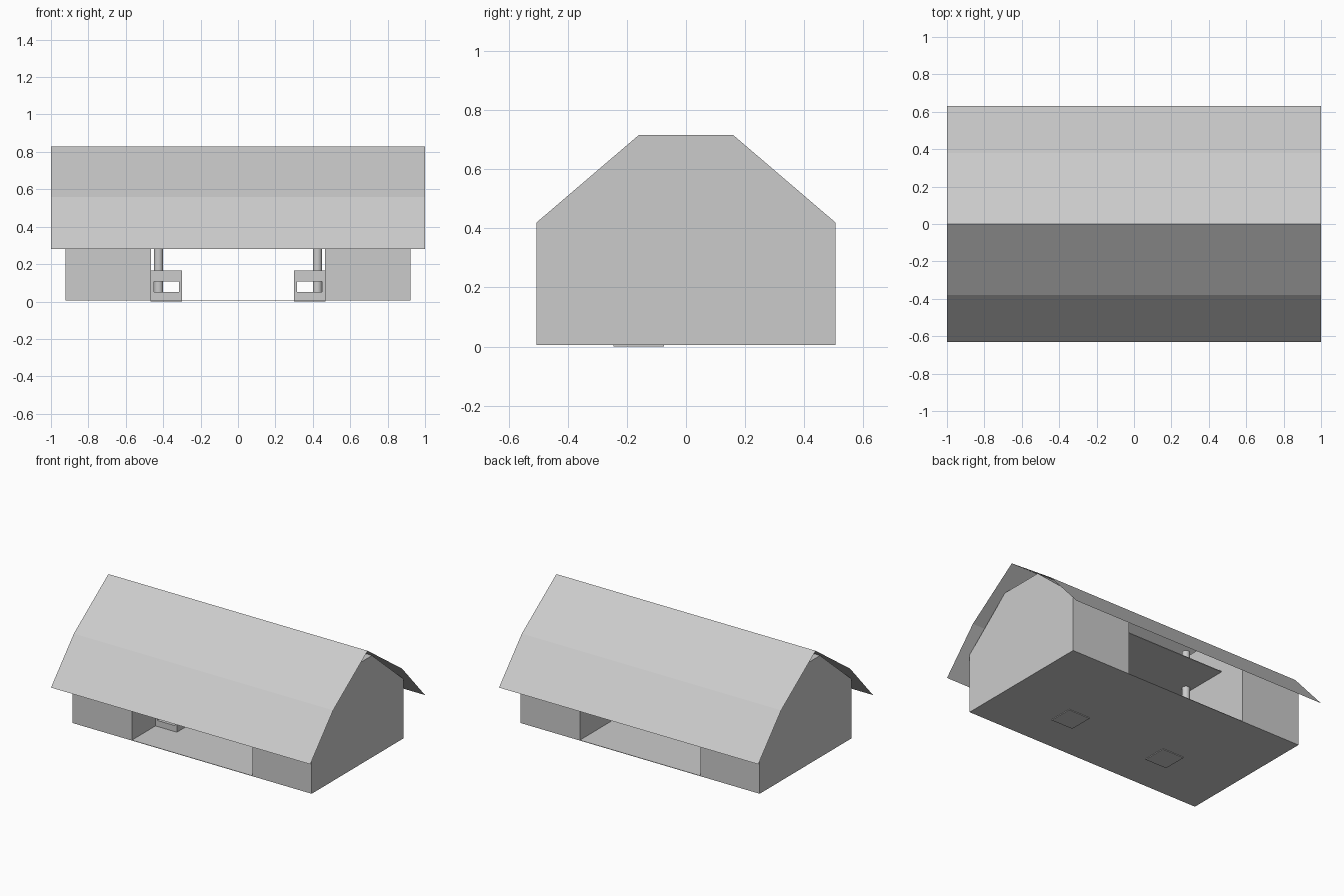
import bpy
import bmesh

cube = bpy.data.objects.get("Cube")
if cube:
    bpy.data.objects.remove(cube, do_unlink=True)

grey = bpy.data.materials.new("light_grey")
grey.use_nodes = True
GREY = (0.6, 0.6, 0.6, 1)
grey.diffuse_color = GREY
grey.node_tree.nodes["Principled BSDF"].inputs["Base Color"].default_value = GREY


def finish(name, bm):
    mesh = bpy.data.meshes.new(name)
    bm.to_mesh(mesh)
    bm.free()
    mesh.materials.append(grey)
    obj = bpy.data.objects.new(name, mesh)
    bpy.context.collection.objects.link(obj)
    return obj


def extrude_profile(name, profile, x0, x1, closed=True):
    """Sweep a (y, z) profile along x; closed profiles get end caps."""
    bm = bmesh.new()
    a = [bm.verts.new((x0, y, z)) for y, z in profile]
    b = [bm.verts.new((x1, y, z)) for y, z in profile]
    n = len(profile)
    for i in range(n if closed else n - 1):
        j = (i + 1) % n
        bm.faces.new((a[i], a[j], b[j], b[i]))
    if closed:
        bm.faces.new(a)
        bm.faces.new(b)
        bmesh.ops.recalc_face_normals(bm, faces=bm.faces)
    return finish(name, bm)


def box(name, x0, x1, y0, y1, z0, z1):
    x0, x1 = sorted((x0, x1))
    return extrude_profile(name, [(y0, z0), (y1, z0), (y1, z1), (y0, z1)], x0, x1)


# Double-pitched roof sheet
half_roof = [(0.632, 0.28), (0.38, 0.56)]
roof = half_roof + [(0, 0.83)] + [(-y, z) for y, z in reversed(half_roof)]
extrude_profile("roof", roof[::-1], -1, 1, closed=False)

# Ground slab and loft floor between the end rooms
box("floor", -0.465, 0.465, -0.505, 0.505, 0.005, 0.008)
box("loft_floor", -0.465, 0.465, -0.3, 0.3, 0.455, 0.46)

# End rooms, posts and benches, mirrored left and right
half_room = [(0.505, 0.005), (0.505, 0.42), (0.16, 0.715)]
room = half_room + [(-y, z) for y, z in reversed(half_room)]
for side, s in (("left", 1), ("right", -1)):
    x0, x1 = sorted((s * 0.465, s * 0.922))
    extrude_profile(side + "_room", room, x0, x1)

    bm = bmesh.new()
    bmesh.ops.create_cone(bm, cap_ends=True, segments=24, radius1=0.025,
                          radius2=0.025, depth=0.71)
    bmesh.ops.translate(bm, verts=bm.verts, vec=(s * 0.425, 0, 0.36))
    post = finish(side + "_post", bm)
    bpy.ops.object.select_all(action="DESELECT")
    post.select_set(True)
    bpy.context.view_layer.objects.active = post
    bpy.ops.object.shade_smooth_by_angle()

    # Bench: base, seat and the two end supports
    box(side + "_bench_base", s * 0.3, s * 0.468, -0.245, -0.075, 0, 0.05)
    box(side + "_bench_seat", s * 0.3, s * 0.468, -0.245, -0.075, 0.108, 0.165)
    box(side + "_bench_outer_support", s * 0.3, s * 0.315, -0.245, -0.075, 0.05, 0.108)
    box(side + "_bench_inner_support", s * 0.45, s * 0.468, -0.245, -0.075, 0.05, 0.108)
